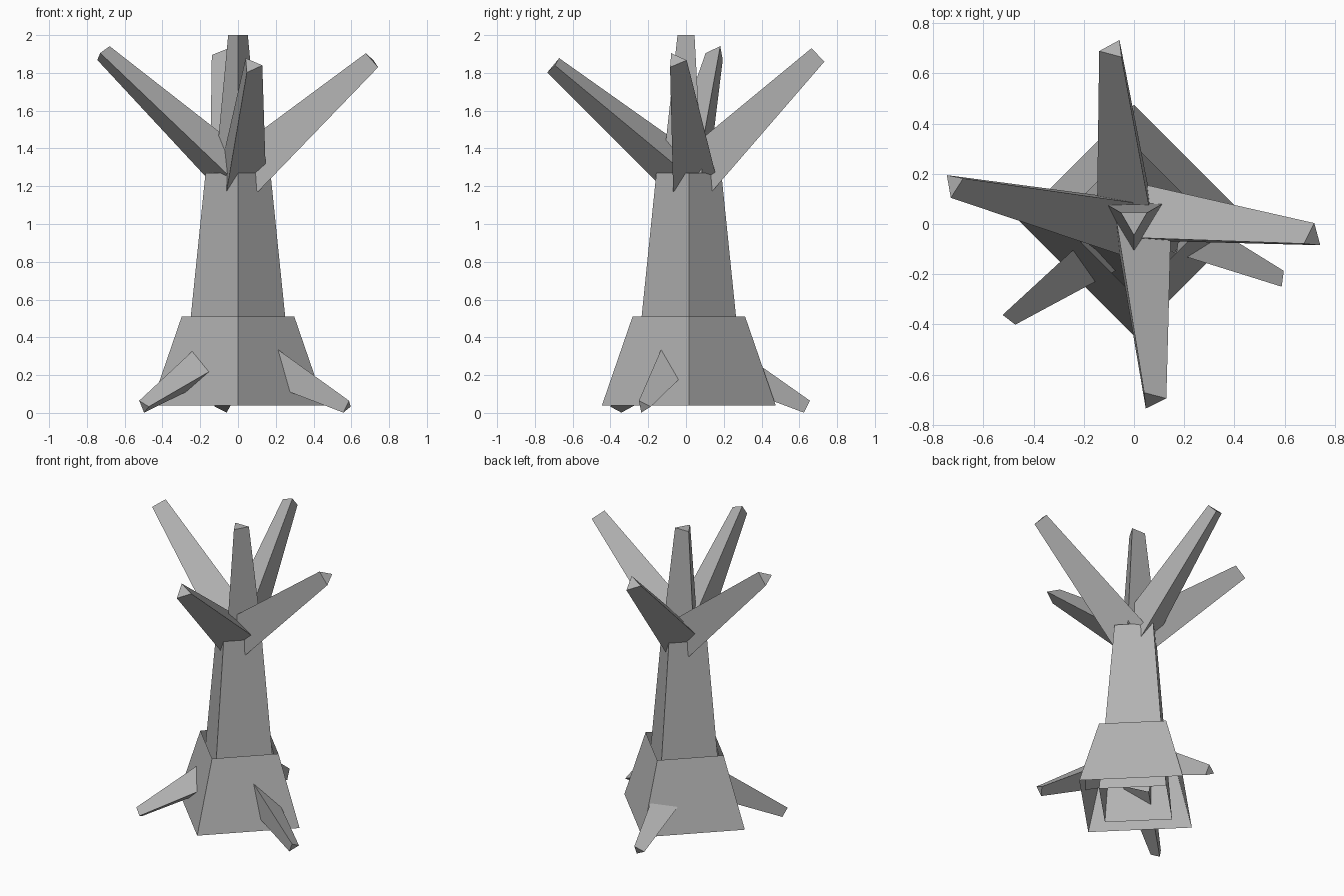
import bpy
from math import cos, sin, pi, radians
from mathutils import Vector

if "Cube" in bpy.data.objects:
    bpy.data.objects.remove(bpy.data.objects["Cube"])

bark = bpy.data.materials.new("grey_bark")
bark.diffuse_color = (0.45, 0.45, 0.45, 1)
bark.use_nodes = True
bark.node_tree.nodes["Principled BSDF"].inputs["Base Color"].default_value = bark.diffuse_color
CY = 0.015  # the trunk axis sits slightly behind the origin


def taper(name, start, end, r1, r2, sides, first=None, cap=True):
    """Flat-sided tapered limb; its first corner points along 'first'
    (by default horizontally to the left of the heading)."""
    a, b = Vector(start), Vector(end)
    axis = (b - a).normalized()
    u = Vector(first) if first else Vector((0, 0, 1)).cross(axis).normalized()
    v = axis.cross(u)
    verts = []
    for c, r in ((a, r1), (b, r2)):
        for i in range(sides):
            t = 2 * pi * i / sides
            verts.append(c + r * (u * cos(t) + v * sin(t)))
    faces = [(i, (i + 1) % sides, (i + 1) % sides + sides, i + sides)
             for i in range(sides)]
    if cap:
        faces.append(tuple(range(sides, 2 * sides)))
    mesh = bpy.data.meshes.new(name)
    mesh.from_pydata(verts, [], faces)
    mesh.materials.append(bark)
    obj = bpy.data.objects.new(name, mesh)
    bpy.context.collection.objects.link(obj)
    return obj


# Trunk and its open flared skirt
taper("trunk", (0, CY, 0.04), (0, CY, 1.27), 0.298, 0.172, 4, (0, -1, 0), cap=False)
taper("trunk_flare", (0, CY, 0.04), (0, CY, 0.51), 0.46, 0.298, 4, (0, -1, 0), cap=False)

# Upright top limb
taper("top_limb", (0, CY, 1.27), (0, CY, 2.0), 0.14, 0.06, 3, (0, -1, 0))

# Four spreading branches, given by their tip centres
tips = {"right": (0.712, -0.053, 1.867), "front": (0.072, -0.70, 1.84),
        "back": (-0.082, 0.695, 1.895), "left": (-0.718, 0.16, 1.905)}
for side, tip in tips.items():
    out = Vector((tip[0], tip[1] - CY, 0)).normalized()
    taper("branch_" + side, Vector((0, CY, 1.265)) + out * 0.03, tip, 0.145, 0.057, 3)

# Three roots, evenly spaced
for k in range(3):
    t = radians(97.6 + 120 * k)
    out = Vector((cos(t), sin(t), 0))
    centre = Vector((0, CY, 0))
    taper(f"root_{k + 1}", centre + out * 0.16 + Vector((0, 0, 0.275)),
          centre + out * 0.628 + Vector((0, 0, 0.033)), 0.118, 0.041, 3)
